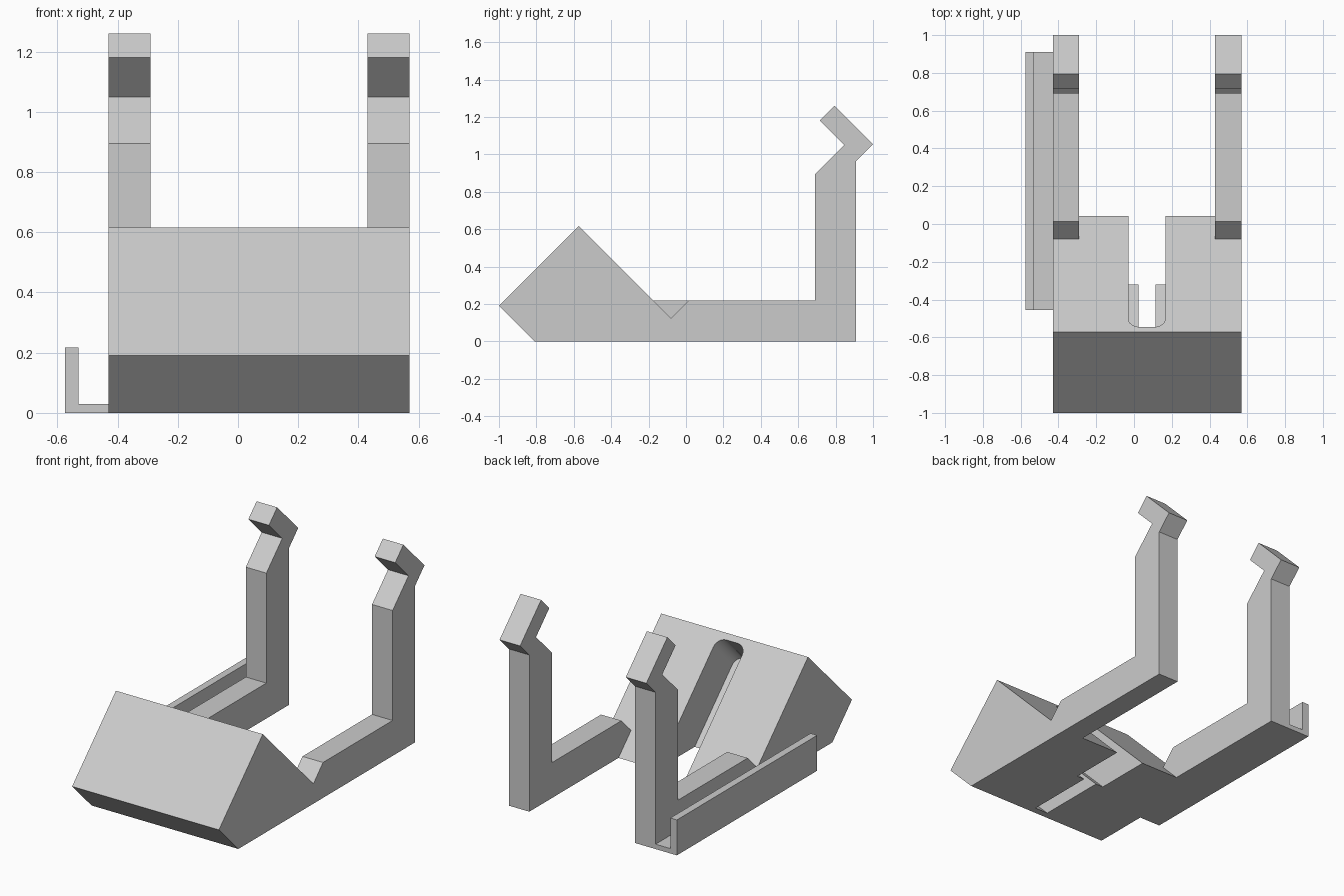
import bpy, bmesh, math
from mathutils import Matrix, Vector

if "Cube" in bpy.data.objects:
    bpy.data.objects.remove(bpy.data.objects["Cube"], do_unlink=True)

GREY = (0.6, 0.6, 0.6, 1.0)
mat = bpy.data.materials.new("light grey")
mat.use_nodes = True
mat.diffuse_color = GREY
mat.node_tree.nodes["Principled BSDF"].inputs["Base Color"].default_value = GREY


def prism(name, outline, depth, matrix):
    """Extrude a 2D outline along local z by depth, then place it."""
    bm = bmesh.new()
    face = bm.faces.new([bm.verts.new((u, v, 0)) for u, v in outline])
    new = bmesh.ops.extrude_face_region(bm, geom=[face])["geom"]
    bmesh.ops.translate(bm, vec=(0, 0, depth),
                        verts=[g for g in new if isinstance(g, bmesh.types.BMVert)])
    bm.transform(matrix)
    bmesh.ops.recalc_face_normals(bm, faces=bm.faces)
    mesh = bpy.data.meshes.new(name)
    bm.to_mesh(mesh)
    bm.free()
    mesh.materials.append(mat)
    obj = bpy.data.objects.new(name, mesh)
    bpy.context.scene.collection.objects.link(obj)
    return obj


def frame(u, v, w, origin):
    """Matrix with the given axes and origin."""
    m = Matrix((Vector(u), Vector(v), Vector(w))).transposed().to_4x4()
    m.translation = Vector(origin)
    return m


def side_frame(x):
    """Outline in (y, z), extruded towards +x."""
    return frame((0, 1, 0), (0, 0, 1), (1, 0, 0), (x, 0, 0))


LEFT, RIGHT, ARM = 0.57, -0.43, 0.14

# Wedge-shaped base with a sloping back
base = prism("wedge_base",
             [(-0.81, 0), (0.043, 0), (-0.573, 0.616), (-1, 0.19)],
             LEFT - RIGHT, side_frame(RIGHT))

# Two upright arms with hooked tips
arm_profile = [(0.043, 0), (0.91, 0), (0.91, 0.965), (1, 1.055), (0.795, 1.26),
               (0.715, 1.18), (0.845, 1.05), (0.69, 0.895), (0.69, 0.218),
               (0.013, 0.218), (-0.08, 0.123)]
for name, x in (("right_arm", RIGHT), ("left_arm", LEFT - ARM)):
    prism(name, arm_profile, ARM, side_frame(x))

# L-shaped side tray
prism("side_tray",
      [(-0.575, 0), (RIGHT, 0), (RIGHT, 0.03), (-0.53, 0.03), (-0.53, 0.218), (-0.575, 0.218)],
      1.365, frame((1, 0, 0), (0, 0, 1), (0, 1, 0), (0, -0.455, 0)))

# Slot cutters, sunk square into the sloping back
s = math.sqrt(0.5)
half, radius = 0.0975, 0.06
rounded = [(half, 1.2), (-half, 1.2)]
for cx, start in ((-half + radius, 180), (half - radius, 270)):
    for i in range(9):
        a = math.radians(start + 90 * i / 8)
        rounded.append((cx + radius * math.cos(a), radius + radius * math.sin(a)))
narrow = [(-0.045, 0), (0.045, 0), (0.045, 1.2), (-0.045, 1.2)]

for name, outline, sunk in (("plug_slot_cutter", rounded, 0.257),
                            ("cable_channel_cutter", narrow, 0.572)):
    normal = Vector((0, s, s))
    origin = Vector((0.068, -0.545, 0.588)) - normal * sunk
    cutter = prism(name, outline, sunk + 0.1,
                   frame((1, 0, 0), (0, s, -s), normal, origin))
    cutter.hide_render = True
    cutter.hide_viewport = True
    cutter.display_type = 'WIRE'
    mod = base.modifiers.new(name, 'BOOLEAN')
    mod.operation = 'DIFFERENCE'
    mod.solver = 'EXACT'
    mod.object = cutter

# Apply the cuts and smooth only the rounded slot corners
bpy.ops.object.select_all(action='DESELECT')
base.select_set(True)
bpy.context.view_layer.objects.active = base
for mod in list(base.modifiers):
    bpy.ops.object.modifier_apply(modifier=mod.name)
for obj in [o for o in bpy.data.objects if o.name.endswith("_cutter")]:
    bpy.data.objects.remove(obj, do_unlink=True)
bpy.ops.object.shade_smooth_by_angle(angle=math.radians(30))
